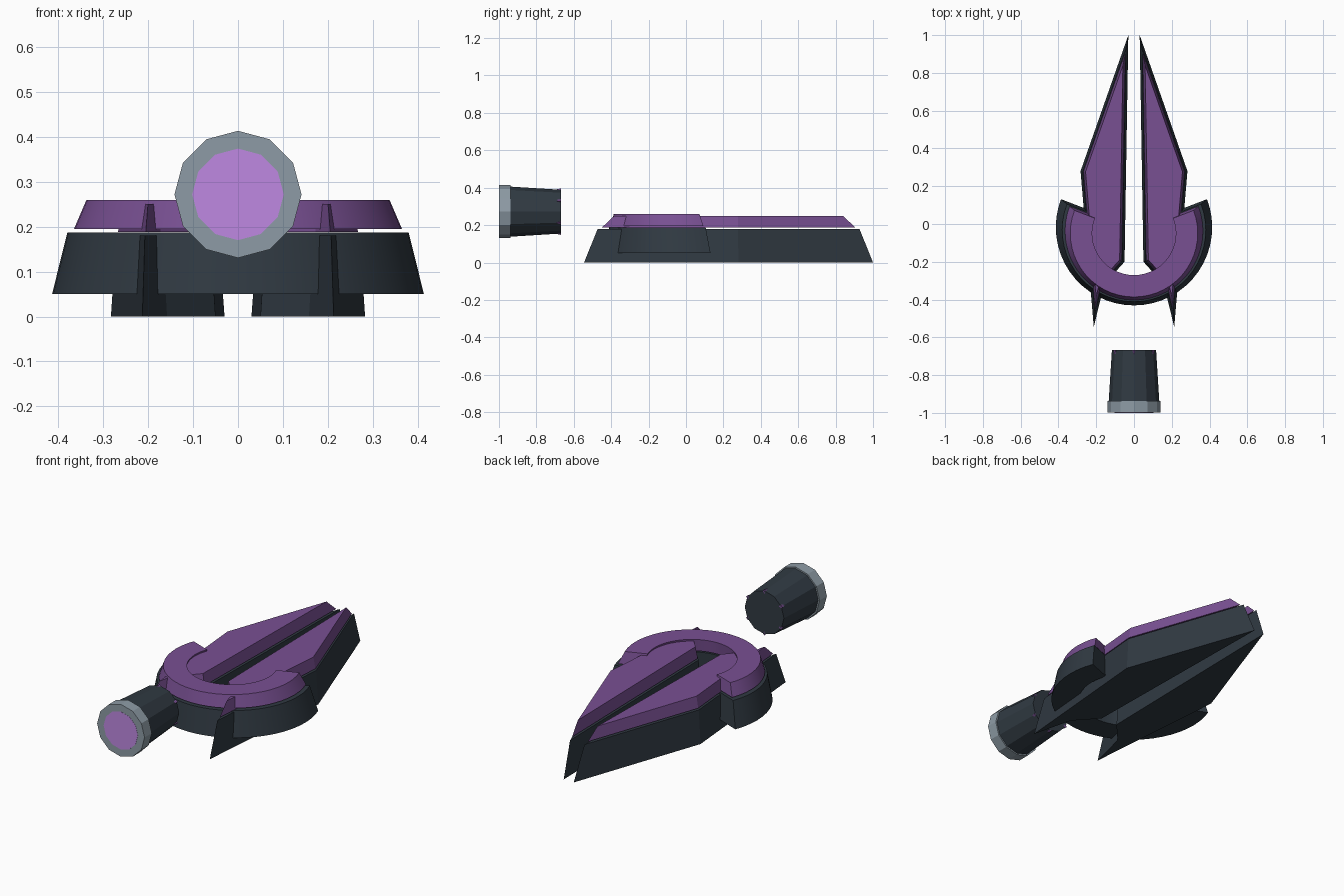
import bpy, bmesh, math
from mathutils import Vector

if "Cube" in bpy.data.objects:
    bpy.data.objects.remove(bpy.data.objects["Cube"])

PIVOT_Y = -0.19      # the ring tapers towards this point
AXIS_Z = 0.272       # height of the thruster axis


def material(name, rgb):
    m = bpy.data.materials.new(name)
    m.diffuse_color = (*rgb, 1)
    m.use_nodes = True
    m.node_tree.nodes["Principled BSDF"].inputs["Base Color"].default_value = m.diffuse_color
    return m


DARK = material("dark_metal", (0.030, 0.042, 0.055))
PURPLE = material("purple", (0.19, 0.08, 0.29))
GREY = material("grey_metal", (0.27, 0.33, 0.38))
GLOW = material("glow", (0.52, 0.25, 0.76))


def inset(poly, d):
    """Mitred inset of a counter-clockwise outline."""
    out = []
    for i, p in enumerate(poly):
        p = Vector(p)
        e1 = (p - Vector(poly[i - 1])).normalized()
        e2 = (Vector(poly[(i + 1) % len(poly)]) - p).normalized()
        n1, n2 = Vector((-e1.y, e1.x)), Vector((-e2.y, e2.x))
        out.append(p + (n1 + n2) * d / (1 + n1.dot(n2)))
    return out


def loft(name, low, z0, high, z1, mat):
    """Closed solid between two matching outlines."""
    bm = bmesh.new()
    a = [bm.verts.new((x, y, z0)) for x, y in low]
    b = [bm.verts.new((x, y, z1)) for x, y in high]
    for i in range(len(a)):
        j = (i + 1) % len(a)
        bm.faces.new((a[i], a[j], b[j], b[i]))
    bm.faces.new(a[::-1])
    bm.faces.new(b)
    bmesh.ops.recalc_face_normals(bm, faces=bm.faces)
    me = bpy.data.meshes.new(name)
    bm.to_mesh(me)
    bm.free()
    me.materials.append(mat)
    ob = bpy.data.objects.new(name, me)
    bpy.context.collection.objects.link(ob)
    return ob


def barrel(name, r_front, r_back, y_front, y_back, mat, x=0, z=AXIS_Z, sides=12):
    """Cone section along y."""
    bpy.ops.mesh.primitive_cone_add(
        vertices=sides, radius1=r_back, radius2=r_front, depth=y_back - y_front,
        location=(x, (y_front + y_back) / 2, z), rotation=(math.pi / 2, 0, 0))
    ob = bpy.context.object
    ob.name = name
    ob.data.materials.append(mat)
    return ob


# Twin blades, each with a dark hull and a purple top plate
blade = [(0.03, 1.0), (0.05, -0.20), (0.158, -0.32), (0.213, -0.545), (0.283, 0.28)]
blade = blade[::1]
area = sum(blade[i - 1][0] * p[1] - p[0] * blade[i - 1][1] for i, p in enumerate(blade))
if area < 0:
    blade.reverse()
for side, s in (("right", 1), ("left", -1)):
    def outline(d):
        return [(s * x, y) for x, y in inset(blade, d)]
    loft(side + "_blade_hull", outline(0), 0, outline(0.0118), 0.18, DARK)
    loft(side + "_blade_plate", outline(0.0155), 0.188, outline(0.0262), 0.25, PURPLE)

# Open ring hugging the blades
N = 32
angles = [math.radians(21 - 222 * i / N) for i in range(N + 1)]


def ring_outline(s):
    pts = [(r * math.cos(a), r * math.sin(a) - 0.017)
           for r, seq in ((0.414, angles), (0.272, angles[::-1])) for a in seq]
    return [(x * s, PIVOT_Y + (y - PIVOT_Y) * s) for x, y in pts]


for name, s0, z0, s1, z1, mat in (("ring_hull", 1, 0.05, 0.918, 0.187, DARK),
                                  ("ring_plate", 0.882, 0.195, 0.815, 0.26, PURPLE)):
    ob = loft(name, ring_outline(s0), z0, ring_outline(s1), z1, mat)
    bpy.ops.object.select_all(action='DESELECT')
    ob.select_set(True)
    bpy.context.view_layer.objects.active = ob
    bpy.ops.object.shade_smooth_by_angle(angle=math.radians(30))

# Thruster floating at the front
barrel("thruster_body", 0.134, 0.117, -0.94, -0.668, DARK)
barrel("thruster_collar", 0.1415, 0.1415, -0.999, -0.937, GREY)
barrel("thruster_lens", 0.102, 0.102, -1.0, -0.98, GLOW)

# Small purple spikes around the thruster's rear end
for k in range(6):
    a = k * math.pi / 3
    barrel(f"thruster_spike_{k + 1}", 0, 0.011, -0.722, -0.668, PURPLE,
           x=0.113 * math.sin(a), z=AXIS_Z + 0.113 * math.cos(a), sides=4)
